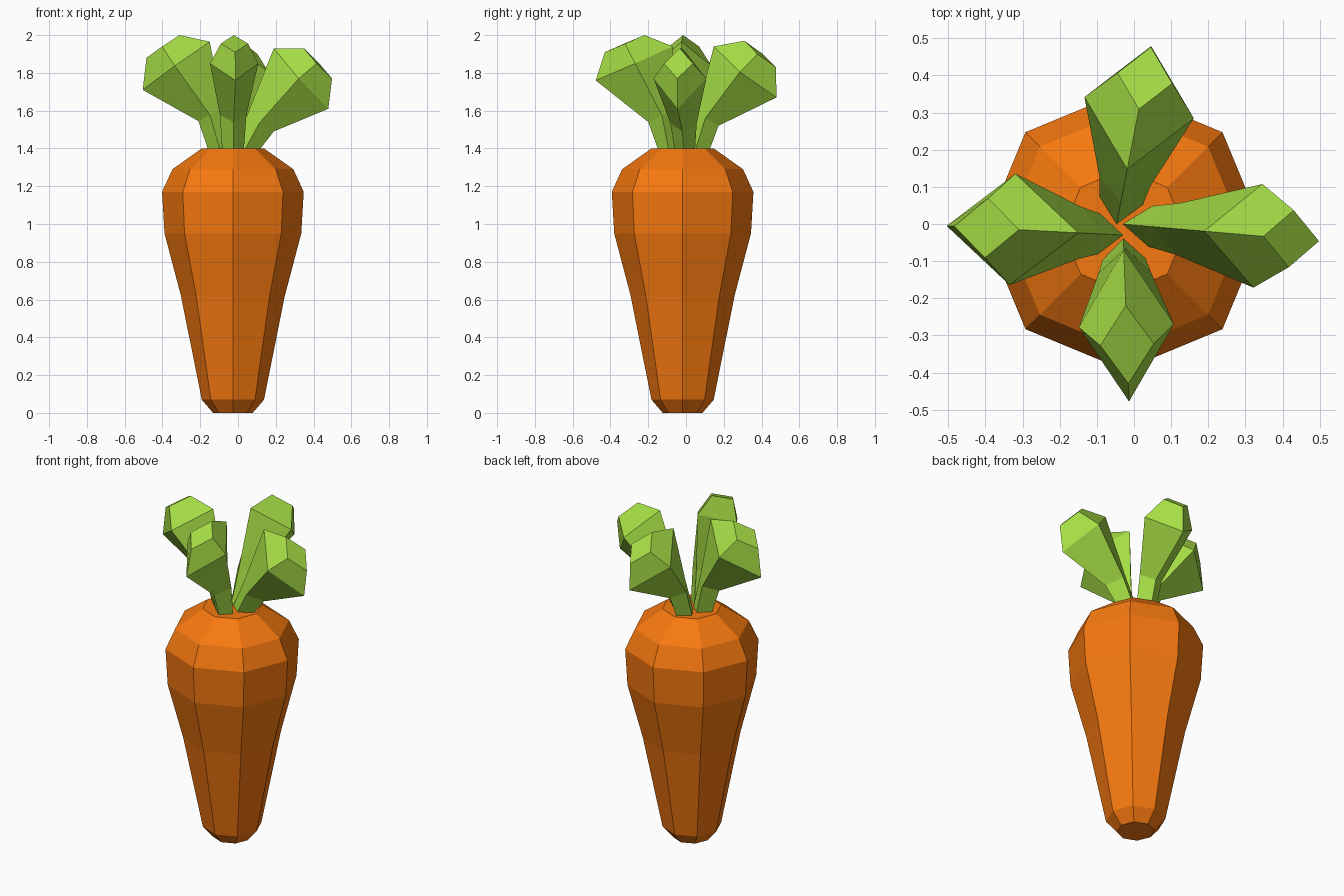
import bpy, bmesh
from math import cos, sin, pi, radians

if "Cube" in bpy.data.objects:
    bpy.data.objects.remove(bpy.data.objects["Cube"])


def material(name, color):
    m = bpy.data.materials.new(name)
    m.diffuse_color = (*color, 1)
    m.use_nodes = True
    m.node_tree.nodes["Principled BSDF"].inputs["Base Color"].default_value = m.diffuse_color
    return m


def loft(name, rings, mat):
    """Skin a stack of equal-sized rings and cap both ends."""
    bm = bmesh.new()
    rows = [[bm.verts.new(p) for p in ring] for ring in rings]
    n = len(rows[0])
    for a, b in zip(rows, rows[1:]):
        for i in range(n):
            j = (i + 1) % n
            bm.faces.new((a[i], a[j], b[j], b[i]))
    bm.faces.new(rows[0])
    bm.faces.new(rows[-1])
    bmesh.ops.recalc_face_normals(bm, faces=bm.faces)
    me = bpy.data.meshes.new(name)
    bm.to_mesh(me)
    bm.free()
    me.materials.append(mat)
    ob = bpy.data.objects.new(name, me)
    bpy.context.collection.objects.link(ob)
    return ob


orange = material("root_orange", (0.93, 0.19, 0.005))
green = material("leaf_green", (0.38, 0.73, 0.06))

# Root: eight-sided turned profile (radius, height)
CX, CY = -0.027, -0.018
profile = [(0.105, 0), (0.165, 0.07), (0.275, 0.62), (0.362, 0.95),
           (0.375, 1.17), (0.32, 1.29), (0.165, 1.40)]
loft("carrot_root",
     [[(CX + r * cos(k * pi / 4), CY + r * sin(k * pi / 4), z) for k in range(8)]
      for r, z in profile], orange)


# Leaves: diamond sections given as inner (u, z), outer (u, z), half width
def leaf(name, origin, yaw, sections):
    c, s = cos(radians(yaw)), sin(radians(yaw))

    def place(u, v, z):
        return (origin[0] + u * c - v * s, origin[1] + u * s + v * c, z)

    rings = []
    for ui, zi, uo, zo, w in sections:
        um, zm = (ui + uo) / 2, (zi + zo) / 2
        rings.append([place(ui, 0, zi), place(um, w, zm),
                      place(uo, 0, zo), place(um, -w, zm)])
    loft(name, rings, green)


leaf("leaf_right", (-0.03, 0.0), -5, [
    (0.0, 1.40, 0.15, 1.40, 0.055), (0.08, 1.58, 0.22, 1.49, 0.07),
    (0.22, 1.93, 0.51, 1.61, 0.14), (0.38, 1.93, 0.53, 1.77, 0.077)])
leaf("leaf_left", (-0.03, -0.03), 177, [
    (0.0, 1.40, 0.13, 1.40, 0.055), (0.05, 1.61, 0.18, 1.545, 0.07),
    (0.12, 1.965, 0.475, 1.71, 0.15), (0.28, 2.0, 0.455, 1.88, 0.08)])
leaf("leaf_front", (-0.03, 0.0), -88, [
    (0.04, 1.40, 0.15, 1.40, 0.058), (0.06, 1.61, 0.20, 1.54, 0.07),
    (0.07, 1.94, 0.478, 1.76, 0.128), (0.22, 2.0, 0.43, 1.91, 0.072)])
leaf("leaf_back", (-0.047, 0.0), 79, [
    (0.0, 1.40, 0.13, 1.40, 0.06), (0.06, 1.60, 0.175, 1.52, 0.07),
    (0.15, 1.94, 0.488, 1.67, 0.15), (0.315, 1.97, 0.485, 1.83, 0.075)])
